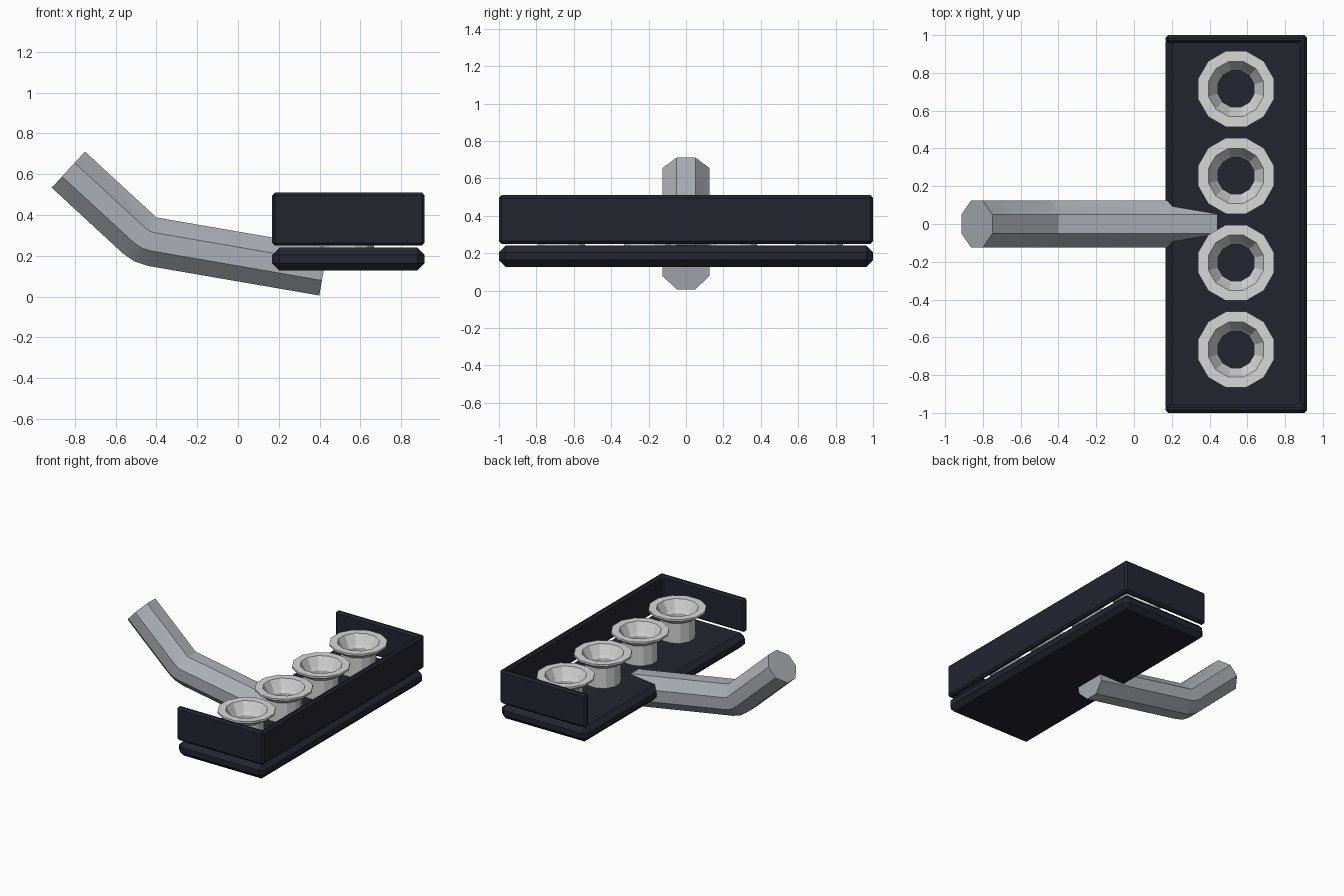
import bpy, bmesh, math
from mathutils import Vector

if "Cube" in bpy.data.objects:
    bpy.data.objects.remove(bpy.data.objects["Cube"])


def material(name, rgb):
    m = bpy.data.materials.new(name)
    m.diffuse_color = (*rgb, 1)
    m.use_nodes = True
    m.node_tree.nodes["Principled BSDF"].inputs["Base Color"].default_value = m.diffuse_color
    return m


DARK = material("dark navy", (0.018, 0.018, 0.030))
STEEL = material("grey steel", (0.41, 0.43, 0.46))
SILVER = material("light silver", (0.68, 0.68, 0.69))


def make(name, bm, mat, bevel=0):
    bmesh.ops.remove_doubles(bm, verts=bm.verts, dist=1e-5)
    bmesh.ops.recalc_face_normals(bm, faces=bm.faces)
    me = bpy.data.meshes.new(name)
    bm.to_mesh(me)
    bm.free()
    me.materials.append(mat)
    ob = bpy.data.objects.new(name, me)
    bpy.context.collection.objects.link(ob)
    if bevel:
        b = ob.modifiers.new("bevel", 'BEVEL')
        b.width, b.segments, b.limit_method = bevel, 1, 'ANGLE'
    return ob


def prism(name, outline, z0, z1, mat, bevel):
    bm = bmesh.new()
    f = bm.faces.new([bm.verts.new((x, y, z0)) for x, y in outline])
    r = bmesh.ops.extrude_face_region(bm, geom=[f])
    top = [v for v in r["geom"] if isinstance(v, bmesh.types.BMVert)]
    bmesh.ops.translate(bm, verts=top, vec=(0, 0, z1 - z0))
    return make(name, bm, mat, bevel)


def skin(bm, rings, closed=False):
    n = len(rings[0])
    pairs = list(zip(rings, rings[1:]))
    if closed:
        pairs.append((rings[-1], rings[0]))
    for a, b in pairs:
        for i in range(n):
            j = (i + 1) % n
            bm.faces.new((a[i], a[j], b[j], b[i]))


# Base slab with chamfered edges
X0, X1 = 0.167, 0.915
prism("base_slab", [(X0, -1), (X1, -1), (X1, 1), (X0, 1)], 0.127, 0.24, DARK, 0.036)

# Three-sided guard wall, open towards the handle
T = 0.042
prism("guard_wall", [(X0, -1), (X1, -1), (X1, 1), (X0, 1), (X0, 1 - T),
                     (X1 - T, 1 - T), (X1 - T, T - 1), (X0, T - 1)],
      0.25, 0.51, DARK, 0.014)

# Four flared twelve-sided cups
profile = [(0.10, 0.235), (0.13, 0.235), (0.13, 0.395), (0.208, 0.447),
           (0.208, 0.462), (0.151, 0.462), (0.113, 0.39), (0.10, 0.37)]
for k in range(4):
    cy = 0.715 - 0.46 * k
    bm = bmesh.new()
    rings = []
    for r, z in profile:
        angles = [math.radians(15 + 30 * i) for i in range(12)]
        rings.append([bm.verts.new((0.54 + r * math.cos(a), cy + r * math.sin(a), z))
                      for a in angles])
    skin(bm, rings, closed=True)
    make(f"cup_{k + 1}", bm, SILVER)

# Bent octagonal handle: the bend pivots about its top edge
H, W, C = 0.241, 0.125, 0.05
section = [(C, 0), (W, W - C), (W, H - W + C), (C, H),
           (-C, H), (-W, H - W + C), (-W, W - C), (-C, 0)]
stations = [(0.44, 0.243, 9.9), (-0.40, 0.388, 9.9), (-0.40, 0.388, 26.3),
            (-0.40, 0.388, 42.7), (-0.75, 0.711, 42.7)]
bm = bmesh.new()
rings = []
for x, z, deg in stations:
    s, c = math.sin(math.radians(deg)), math.cos(math.radians(deg))
    rings.append([bm.verts.new(Vector((x - s * d, y, z - c * d))) for y, d in section])
n = len(section)
for a, b in zip(rings, rings[1:]):
    for i in range(n):
        j = (i + 1) % n
        quad = (a[i], a[j], b[j], b[i])
        pts = {tuple(round(q, 5) for q in v.co) for v in quad}
        if len(pts) > 2:  # skip the collapsed strip at the pivot
            bm.faces.new(quad)
bm.faces.new(rings[0])
bm.faces.new(rings[-1])
handle = make("handle", bm, STEEL)
bpy.ops.object.select_all(action='DESELECT')
handle.select_set(True)
bpy.context.view_layer.objects.active = handle
bpy.ops.object.shade_smooth_by_angle(angle=math.radians(30))
